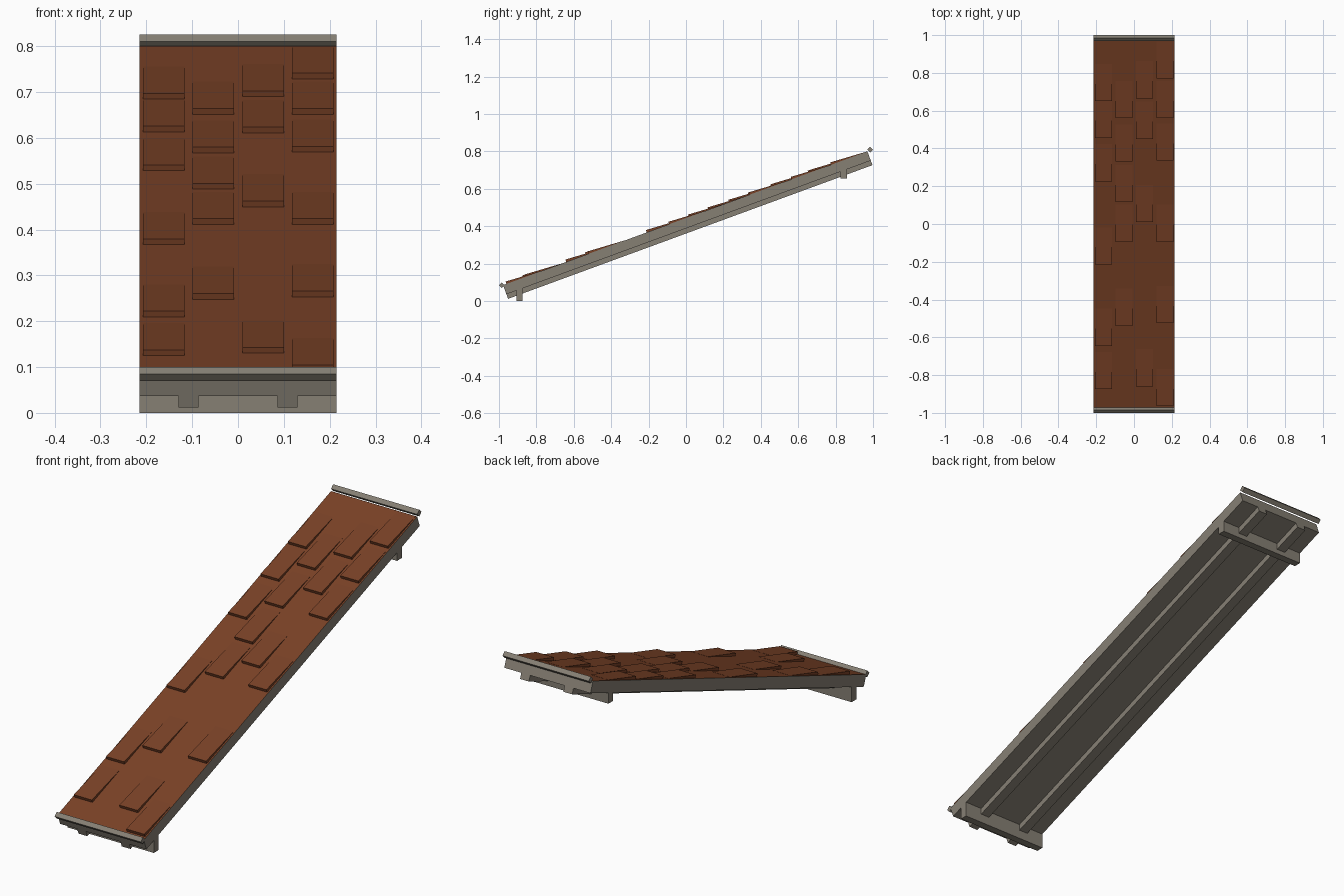
import bpy, math
from mathutils import Matrix, Vector

if "Cube" in bpy.data.objects:
    bpy.data.objects.remove(bpy.data.objects["Cube"])

SLOPE = math.radians(20.15)
W = 0.215                       # half width
TAN, SIN, COS = math.tan(SLOPE), math.sin(SLOPE), math.cos(SLOPE)


def material(name, rgb):
    m = bpy.data.materials.new(name)
    m.diffuse_color = (*rgb, 1)
    m.use_nodes = True
    m.node_tree.nodes["Principled BSDF"].inputs["Base Color"].default_value = m.diffuse_color
    return m


stone = material("warm grey", (0.24, 0.215, 0.175))
clay = material("clay brown", (0.195, 0.054, 0.020))


def surface(y):
    """Point (y, z) on the sloping roof plane."""
    return (y, 0.444 + TAN * y)


def off(p, along, up):
    """Move a (y, z) point along the slope and away from it."""
    return (p[0] + along * COS - up * SIN, p[1] + along * SIN + up * COS)


def extrude(name, profile, x0, x1, mat):
    """Solid from a (y, z) profile, counter-clockwise seen from +x."""
    n = len(profile)
    verts = [(x, y, z) for x in (x0, x1) for y, z in profile]
    faces = [tuple(reversed(range(n))), tuple(range(n, 2 * n))]
    faces += [(i, (i + 1) % n, n + (i + 1) % n, n + i) for i in range(n)]
    me = bpy.data.meshes.new(name)
    me.from_pydata(verts, [], faces)
    me.materials.append(mat)
    ob = bpy.data.objects.new(name, me)
    bpy.context.collection.objects.link(ob)
    return ob


# Sloping roof slab, with its upper face in clay
a, b = surface(-0.978), surface(0.970)
slab = extrude("roof_slab", [off(a, 0, -0.052), off(b, 0, -0.052), b, a], -W, W, stone)
slab.data.materials.append(clay)
normal = Vector((0, -SIN, COS))
for p in slab.data.polygons:
    if p.normal.dot(normal) > 0.9:
        p.material_index = 1

# Two rafters running down the underside
for side in (-1, 1):
    extrude("rafter", [off(a, 0, -0.078), off(b, 0, -0.078),
                       off(b, 0, -0.051), off(a, 0, -0.051)],
            side * 0.108 - 0.022, side * 0.108 + 0.022, stone)

# Cross beams under both ends
for name, y, z0, z1 in (("front_beam", -0.89, 0.0, 0.078), ("back_beam", 0.843, 0.655, 0.715)):
    extrude(name, [(y - 0.017, z0), (y + 0.017, z0), (y + 0.017, z1), (y - 0.017, z1)],
            -W, W, stone)

# Square edge bars set on their corner
for name, y, z in (("eave_bar", -0.985, 0.085), ("ridge_bar", 0.985, 0.810)):
    r = 0.015
    extrude(name, [(y - r, z), (y, z - r), (y + r, z), (y, z + r)], -W, W, stone)

# Raised wedge shingles: column centre -> y of each lower edge
columns = {
    -0.162: (-0.87, -0.64, -0.21, 0.23, 0.46, 0.655),
    -0.054: (-0.535, -0.09, 0.12, 0.335, 0.565),
    0.055: (-0.855, 0.015, 0.455, 0.67),
    0.163: (-0.96, -0.52, -0.09, 0.34, 0.565, 0.775),
}
for x, rows in columns.items():
    for y in rows:
        p = surface(y)
        extrude("shingle", [off(p, 0, -0.004), off(p, 0.205, -0.004),
                            off(p, 0.205, 0.0005), off(p, 0, 0.0135)],
                x - 0.045, x + 0.045, clay)
